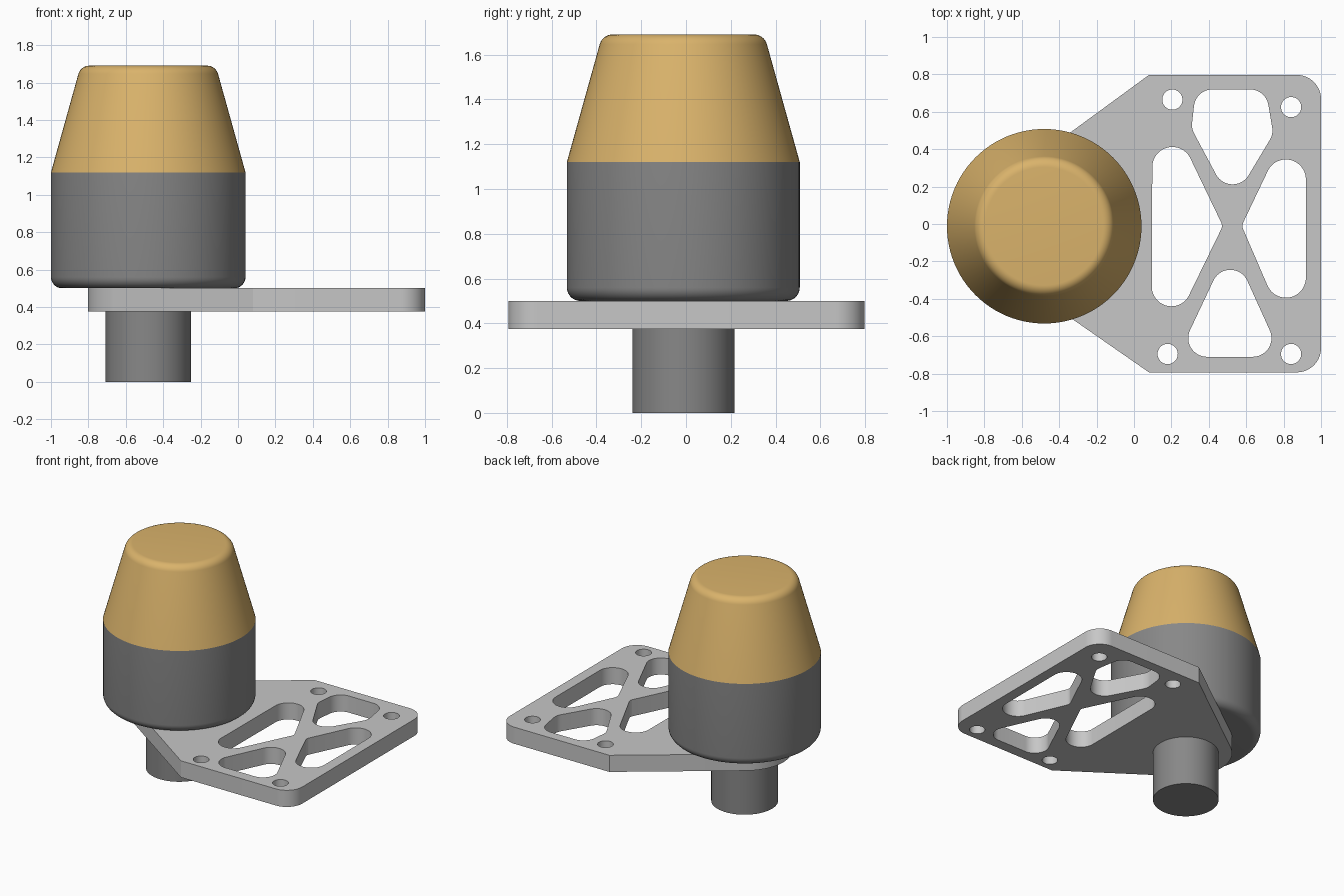
import bpy, bmesh
from math import sin, cos, tan, radians, tau, atan2
from mathutils import Vector
from mathutils.geometry import convex_hull_2d

cube = bpy.data.objects.get("Cube")
if cube:
    bpy.data.objects.remove(cube, do_unlink=True)

AXIS = Vector((-0.48, -0.012, 0))      # shared axis of the turned parts
PLATE_LOW, PLATE_HIGH = 0.375, 0.5
BODY_RADIUS, SEAM, TOP = 0.52, 1.12, 1.69


def material(name, rgb):
    mat = bpy.data.materials.new(name)
    mat.use_nodes = True
    colour = (*rgb, 1)
    mat.diffuse_color = colour
    bsdf = next(n for n in mat.node_tree.nodes if n.type == 'BSDF_PRINCIPLED')
    bsdf.inputs["Base Color"].default_value = colour
    return mat


gold = material("gold", (0.70, 0.45, 0.147))
dark_grey = material("dark grey", (0.245, 0.245, 0.245))
light_grey = material("light grey", (0.57, 0.57, 0.57))


def smooth(obj):
    bpy.ops.object.select_all(action='DESELECT')
    obj.select_set(True)
    bpy.context.view_layer.objects.active = obj
    bpy.ops.object.shade_smooth_by_angle(angle=radians(30))


def arc(x, y, r, start, end, steps=8):
    """Points along an arc, angles in degrees."""
    angles = [radians(start + (end - start) * i / steps) for i in range(steps + 1)]
    return [(x + r * cos(a), y + r * sin(a)) for a in angles]


def turned(name, profile, mat, segments=96):
    """Revolve a (radius, height) profile around the shared axis."""
    bm = bmesh.new()
    verts = [bm.verts.new((r, 0, z)) for r, z in profile]
    edges = [bm.edges.new(pair) for pair in zip(verts, verts[1:])]
    bmesh.ops.spin(bm, geom=verts + edges, axis=(0, 0, 1), cent=(0, 0, 0),
                   angle=tau, steps=segments)
    bmesh.ops.remove_doubles(bm, verts=bm.verts, dist=1e-4)
    bmesh.ops.recalc_face_normals(bm, faces=bm.faces)
    mesh = bpy.data.meshes.new(name)
    bm.to_mesh(mesh)
    bm.free()
    mesh.materials.append(mat)
    obj = bpy.data.objects.new(name, mesh)
    obj.location = AXIS
    bpy.context.collection.objects.link(obj)
    smooth(obj)
    return obj


def wrapped(circles, steps=48):
    """Outline stretched tightly around a set of (x, y, radius) circles."""
    points = []
    for x, y, r in circles:
        points += arc(x, y, r, 0, 360 * (1 - 1 / steps), steps - 1) if r else [(x, y)]
    return [points[i] for i in convex_hull_2d(points)]


# Mounting plate: outline, four bolt holes and four lightening windows
outline = wrapped([(AXIS.x, AXIS.y, 0.322), (0.08, 0.797, 0), (0.08, -0.793, 0),
                   (0.87, 0.667, 0.13), (0.87, -0.663, 0.13)], 72)
bolt_holes = [wrapped([(x, y, 0.054)]) for x, y in
              ((0.205, 0.665), (0.84, 0.625), (0.18, -0.695), (0.84, -0.695))]
windows = [wrapped(circles) for circles in (
    [(0.205, 0.305, 0.107), (0.2, -0.335, 0.105), (0.425, -0.01, 0.045)],
    [(0.812, 0.238, 0.107), (0.812, -0.287, 0.107), (0.625, -0.01, 0.045)],
    [(0.42, 0.62, 0.1), (0.62, 0.62, 0.1), (0.41, 0.53, 0.1),
     (0.64, 0.5, 0.1), (0.527, 0.312, 0.1)],
    [(0.39, -0.61, 0.1), (0.635, -0.61, 0.1), (0.515, -0.345, 0.1)])]

curve = bpy.data.curves.new("mounting_plate", 'CURVE')
curve.dimensions = '2D'
curve.fill_mode = 'BOTH'
curve.extrude = (PLATE_HIGH - PLATE_LOW) / 2
for loop in [outline] + bolt_holes + windows:
    spline = curve.splines.new('POLY')
    spline.points.add(len(loop) - 1)
    for point, (x, y) in zip(spline.points, loop):
        point.co = (x, y, 0, 1)
    spline.use_cyclic_u = True
source = bpy.data.objects.new("plate_outline", curve)
bpy.context.collection.objects.link(source)
bpy.context.view_layer.update()
depsgraph = bpy.context.evaluated_depsgraph_get()
plate_mesh = bpy.data.meshes.new_from_object(source.evaluated_get(depsgraph))
bpy.data.objects.remove(source, do_unlink=True)

bm = bmesh.new()
bm.from_mesh(plate_mesh)
bmesh.ops.remove_doubles(bm, verts=bm.verts, dist=1e-4)
bmesh.ops.recalc_face_normals(bm, faces=bm.faces)
bm.to_mesh(plate_mesh)
bm.free()
plate_mesh.materials.clear()
plate_mesh.materials.append(light_grey)
plate = bpy.data.objects.new("mounting_plate", plate_mesh)
plate.location.z = (PLATE_LOW + PLATE_HIGH) / 2
bpy.context.collection.objects.link(plate)
smooth(plate)

# Shaft below the plate
turned("shaft", [(0, 0), (0.228, 0), (0.228, 0.49), (0, 0.49)], dark_grey)

# Cylindrical body with a rounded lower rim
rim = 0.06
turned("body", [(0, PLATE_HIGH)]
       + arc(BODY_RADIUS - rim, PLATE_HIGH + rim, rim, -90, 0)
       + [(BODY_RADIUS, SEAM), (0, SEAM)], dark_grey)

# Tapered cap with a rounded upper rim
taper = atan2(0.145, 0.52)
centre_z = TOP - rim
centre_r = BODY_RADIUS - tan(taper) * (centre_z - SEAM) - rim / cos(taper)
turned("tapered_cap", [(0, SEAM), (BODY_RADIUS, SEAM)]
       + arc(centre_r, centre_z, rim, taper * 360 / tau, 90)
       + [(0, TOP)], gold)
